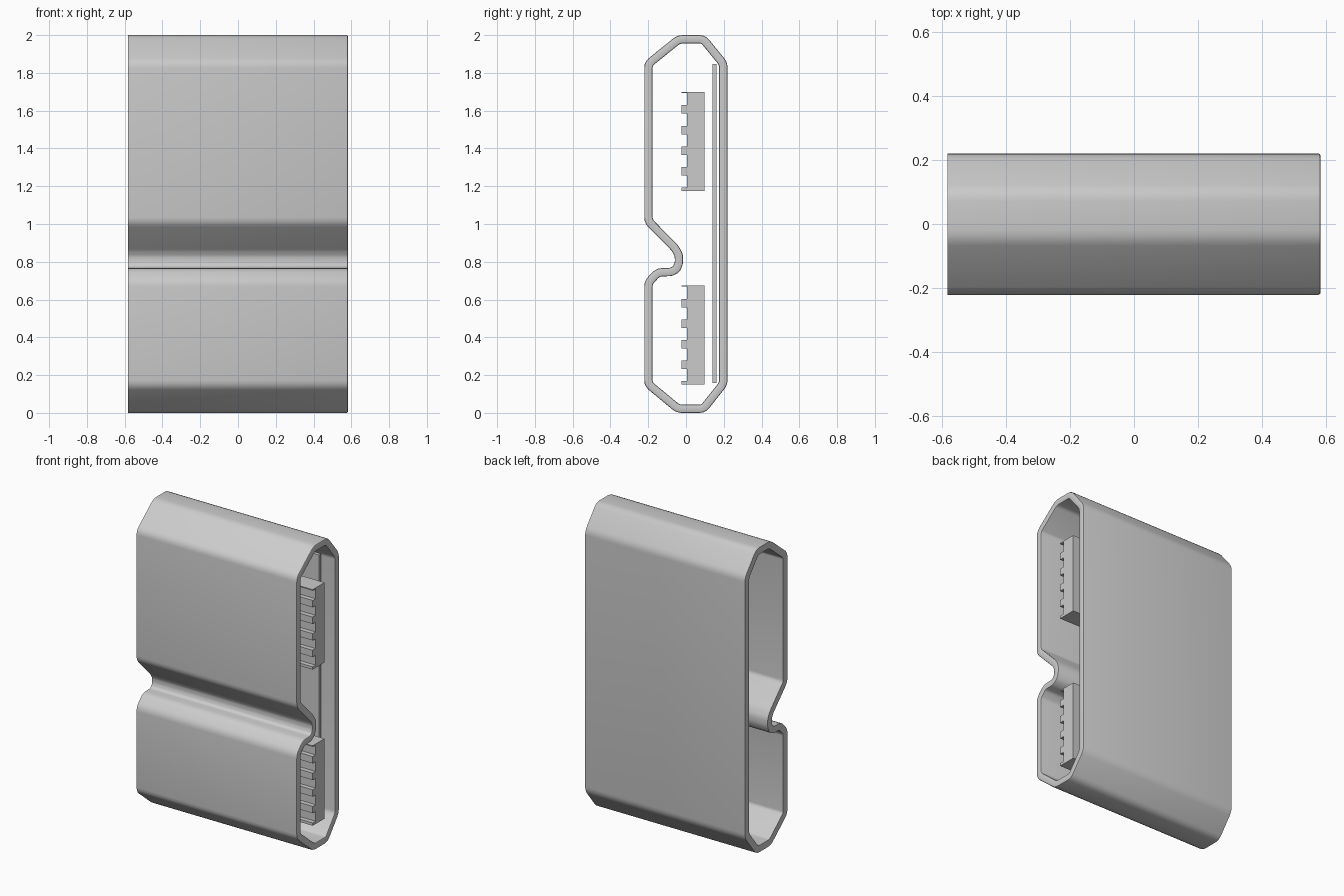
import bpy
import bmesh
from mathutils import Vector

if "Cube" in bpy.data.objects:
    bpy.data.objects.remove(bpy.data.objects["Cube"])

X0, X1 = -0.582, 0.582


def finish(bm, name):
    bmesh.ops.recalc_face_normals(bm, faces=bm.faces)
    me = bpy.data.meshes.new(name)
    bm.to_mesh(me)
    bm.free()
    ob = bpy.data.objects.new(name, me)
    bpy.context.collection.objects.link(ob)
    return ob


def rounded(pts, cut, steps=3):
    """Round each corner of a closed (y, z) loop."""
    out = []
    for i, p in enumerate(pts):
        a, b = pts[i - 1] - p, pts[(i + 1) % len(pts)] - p
        c = min(cut, a.length * 0.35, b.length * 0.35)
        s, e = p + a.normalized() * c, p + b.normalized() * c
        for k in range(steps + 1):
            t = k / steps
            out.append(s * (1 - t) ** 2 + p * 2 * t * (1 - t) + e * t * t)
    return out


def offset(pts, d):
    """Offset a closed loop sideways with mitred corners."""
    out = []
    for i, p in enumerate(pts):
        a = (p - pts[i - 1]).normalized()
        b = (pts[(i + 1) % len(pts)] - p).normalized()
        na, nb = Vector((a.y, -a.x)), Vector((b.y, -b.x))
        out.append(p + (na + nb) * d / (1 + na.dot(nb)))
    return out


def prism(name, pts, x0, x1):
    """Extrude a closed (y, z) profile along x."""
    bm = bmesh.new()
    f = bm.faces.new([bm.verts.new((x0, y, z)) for y, z in pts])
    ext = bmesh.ops.extrude_face_region(bm, geom=[f])["geom"]
    vs = [g for g in ext if isinstance(g, bmesh.types.BMVert)]
    bmesh.ops.translate(bm, verts=vs, vec=(x1 - x0, 0, 0))
    return finish(bm, name)


# Hollow case: wall centre line, with a hooked groove across the front
centre = [Vector(p) for p in [
    (-0.199, 0.152), (-0.042, 0.022), (0.092, 0.022), (0.198, 0.155),
    (0.198, 1.848), (0.092, 1.978), (-0.038, 1.978), (-0.199, 1.848),
    (-0.199, 1.015), (-0.058, 0.872), (-0.038, 0.835), (-0.037, 0.795),
    (-0.050, 0.762), (-0.078, 0.746), (-0.148, 0.744), (-0.199, 0.690)]]
mid = rounded(centre, 0.022)
T, B = 0.022, 0.007
# closed tube section: (x, wall offset), with a softened rim on the right end
section = [(X0, T), (X1 - B, T), (X1 - B * 0.3, T - B * 0.3), (X1, T - B),
           (X1, B - T), (X1 - B * 0.3, B * 0.3 - T), (X1 - B, -T), (X0, -T)]
bm = bmesh.new()
rings = [[bm.verts.new((x, p.x, p.y)) for p in offset(mid, d)]
         for x, d in section]
n = len(mid)
for i in range(len(rings)):
    a, b = rings[i - 1], rings[i]
    for j in range(n):
        k = (j + 1) % n
        bm.faces.new((a[j], a[k], b[k], b[j]))
case = finish(bm, "case")
bpy.context.view_layer.objects.active = case
case.select_set(True)
bpy.ops.object.shade_smooth_by_angle(angle=0.7)

# Thin plate standing just inside the back wall
prism("back_plate", [(0.140, 0.158), (0.162, 0.158),
                     (0.162, 1.846), (0.140, 1.846)], -0.49, 0.49)

# Toothed blocks, one above and one below the groove
for name, base in (("upper_toothed_block", 1.175), ("lower_toothed_block", 0.15)):
    prof = [(0.098, 0), (-0.025, 0)]
    for i in range(5):
        lo = 0.018 + i * 0.109
        hi = lo + 0.064
        prof += [(-0.025, lo), (0.005, lo), (0.005, hi), (-0.025, hi)]
    prof += [(-0.025, 0.525), (0.098, 0.525)]
    prism(name, [(y, z + base) for y, z in prof], 0.0, 0.56)
